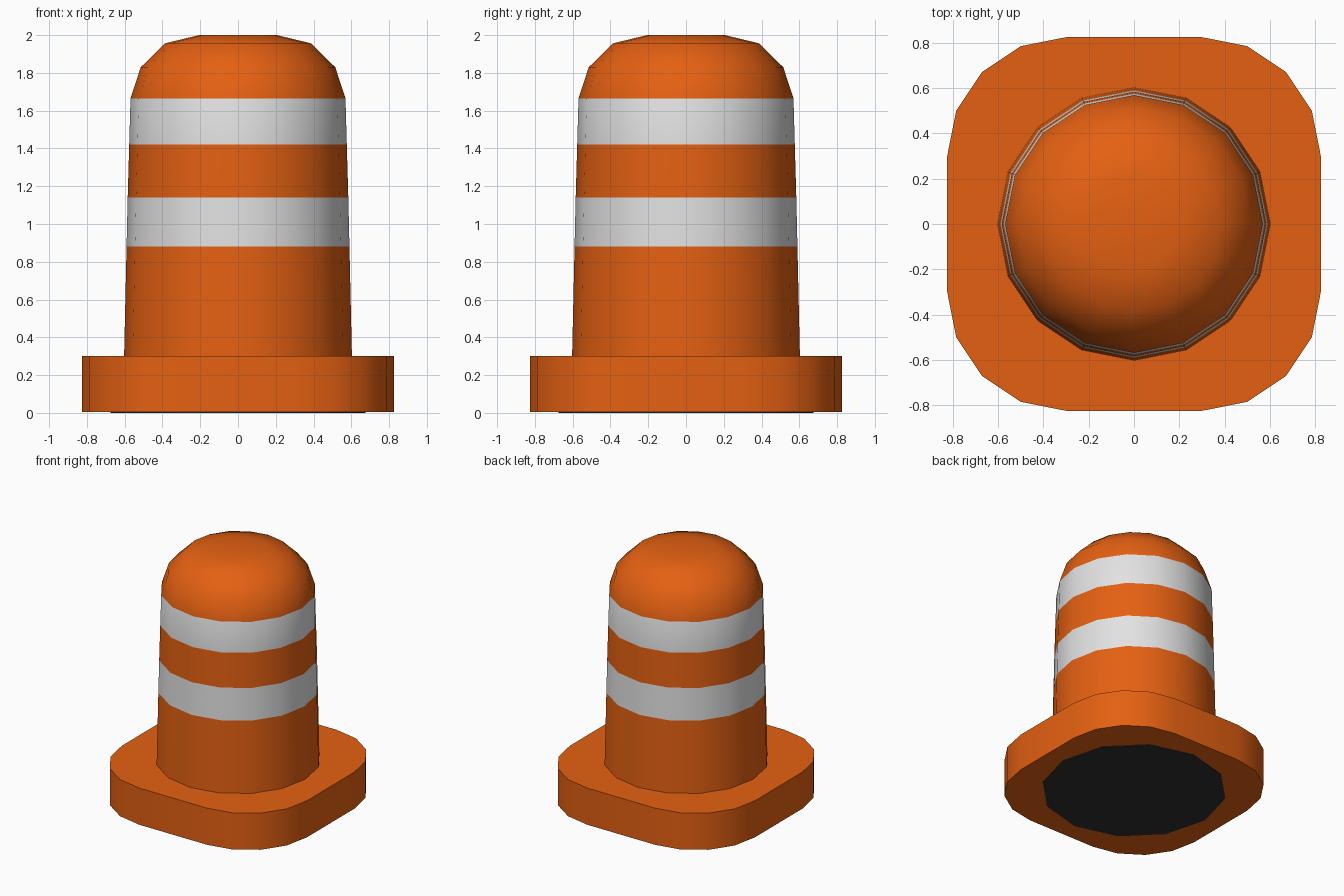
import bpy, bmesh, math

if "Cube" in bpy.data.objects:
    bpy.data.objects.remove(bpy.data.objects["Cube"])


def material(name, rgb):
    m = bpy.data.materials.new(name)
    m.diffuse_color = (*rgb, 1)
    m.use_nodes = True
    m.node_tree.nodes["Principled BSDF"].inputs["Base Color"].default_value = m.diffuse_color
    return m


ORANGE = material("safety_orange", (0.78, 0.118, 0.006))
WHITE = material("stripe_white", (0.76, 0.76, 0.76))
BLACK = material("rubber_black", (0.03, 0.03, 0.03))


def loft(name, rings, mats, cap_bottom=True):
    """Skin a stack of rings (lists of points), cap the ends and shade smooth."""
    bm = bmesh.new()
    loops = [[bm.verts.new(p) for p in ring] for ring in rings]
    for low, high in zip(loops, loops[1:]):
        for i in range(len(low)):
            j = (i + 1) % len(low)
            bm.faces.new((low[i], low[j], high[j], high[i]))
    bm.faces.new(loops[-1])
    if cap_bottom:
        bm.faces.new(loops[0][::-1])
    me = bpy.data.meshes.new(name)
    bm.to_mesh(me)
    bm.free()
    ob = bpy.data.objects.new(name, me)
    bpy.context.collection.objects.link(ob)
    for m in mats:
        me.materials.append(m)
    bpy.ops.object.select_all(action='DESELECT')
    ob.select_set(True)
    bpy.context.view_layer.objects.active = ob
    bpy.ops.object.shade_smooth_by_angle(angle=math.radians(35))
    return ob


def circle(r, z, n):
    return [(r * math.cos(2 * math.pi * i / n), r * math.sin(2 * math.pi * i / n), z)
            for i in range(n)]


def rounded_square(half, r, z, seg=4):
    pts, c = [], half - r
    for k in range(4):
        mid = math.pi / 4 + k * math.pi / 2
        sx, sy = round(math.cos(mid) * 1.4142), round(math.sin(mid) * 1.4142)
        for i in range(seg + 1):
            a = (k + i / seg) * math.pi / 2
            pts.append((sx * c + r * math.cos(a), sy * c + r * math.sin(a), z))
    return pts


# Rounded square base
loft("base", [rounded_square(0.825, 0.525, z) for z in (0.005, 0.3)], [ORANGE])

# Dark pad under the base
loft("base_pad", [circle(0.675, z, 12) for z in (0.0, 0.006)], [BLACK])

# Tapered barrel with domed top; stripes coloured by height
profile = [(0.603, 0.3), (0.59, 0.88), (0.584, 1.14), (0.576, 1.42), (0.569, 1.665),
           (0.515, 1.83), (0.385, 1.957), (0.205, 2.0)]
barrel = loft("barrel", [circle(r, z, 16) for r, z in profile], [ORANGE, WHITE], False)
for f in barrel.data.polygons:
    if 0.88 < f.center.z < 1.14 or 1.42 < f.center.z < 1.665:
        f.material_index = 1
